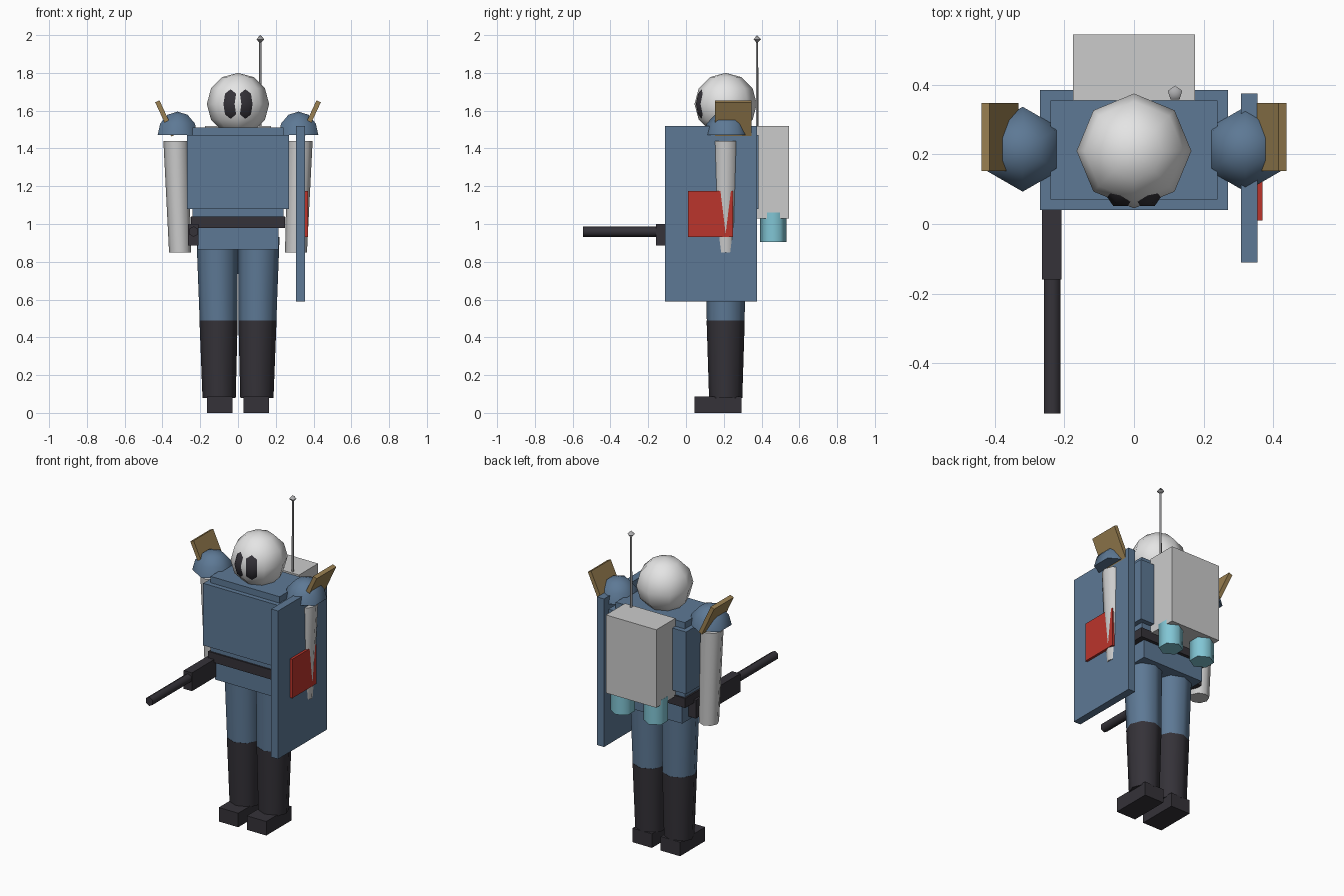
import bpy, bmesh
from math import radians, pi
from mathutils import Matrix, Vector

old = bpy.data.objects.get("Cube")
if old:
    bpy.data.objects.remove(old, do_unlink=True)


def material(name, rgb):
    m = bpy.data.materials.new(name)
    m.use_nodes = True
    m.diffuse_color = (*rgb, 1)
    bsdf = next(n for n in m.node_tree.nodes if n.type == 'BSDF_PRINCIPLED')
    bsdf.inputs["Base Color"].default_value = (*rgb, 1)
    return m


BLUE = material("armour blue", (0.11, 0.19, 0.30))
WHITE = material("helmet white", (0.78, 0.78, 0.78))
GREY = material("pale grey", (0.60, 0.60, 0.60))
STEEL = material("antenna steel", (0.42, 0.42, 0.43))
DARK = material("charcoal", (0.035, 0.032, 0.04))
RED = material("emblem red", (0.50, 0.035, 0.025))
GOLD = material("dull gold", (0.33, 0.22, 0.085))
CYAN = material("jet cyan", (0.22, 0.56, 0.66))

CY = 0.21  # depth of the body's centre line


def finish(name, bm, mat, smooth=False):
    bmesh.ops.recalc_face_normals(bm, faces=bm.faces)
    me = bpy.data.meshes.new(name)
    bm.to_mesh(me)
    bm.free()
    me.materials.append(mat)
    ob = bpy.data.objects.new(name, me)
    bpy.context.scene.collection.objects.link(ob)
    if smooth:
        bpy.ops.object.select_all(action='DESELECT')
        ob.select_set(True)
        bpy.context.view_layer.objects.active = ob
        bpy.ops.object.shade_smooth_by_angle(angle=radians(65))
    return ob


def box(name, xs, ys, zs, mat, tilt=0):
    """Box from its extents, optionally tilted about the y axis."""
    lo, hi = Vector((xs[0], ys[0], zs[0])), Vector((xs[1], ys[1], zs[1]))
    bm = bmesh.new()
    bmesh.ops.create_cube(bm, size=1, matrix=Matrix.Translation((lo + hi) / 2)
                          @ Matrix.Rotation(tilt, 4, 'Y') @ Matrix.Diagonal((*(hi - lo), 1)))
    return finish(name, bm, mat)


def rod(name, a, b, ra, rb, sides, mat):
    """Tapered prism from point a to point b, with level ends when upright."""
    a, b = Vector(a), Vector(b)
    axis = b - a
    turn = Matrix.Rotation(pi / 2, 4, 'X') if abs(axis.y) > abs(axis.z) else Matrix()
    bm = bmesh.new()
    bmesh.ops.create_cone(bm, cap_ends=True, segments=sides, radius1=1, radius2=1, depth=2)
    for v in bm.verts:
        end, r = (b, rb) if v.co.z > 0 else (a, ra)
        v.co = end + turn @ Vector((v.co.x * r, v.co.y * r, 0))
    return finish(name, bm, mat, True)


def ball(name, centre, radii, segs, rings, mat, half=False):
    """Ellipsoid with a vertex facing forwards or sideways; half keeps the top."""
    bm = bmesh.new()
    bmesh.ops.create_uvsphere(bm, u_segments=segs, v_segments=rings, radius=1)
    if half:
        cut = bmesh.ops.bisect_plane(bm, geom=bm.verts[:] + bm.edges[:] + bm.faces[:], dist=1e-4,
                                     plane_co=(0, 0, 0), plane_no=(0, 0, -1), clear_outer=True)
        bmesh.ops.holes_fill(bm, edges=[e for e in bm.edges if e.is_boundary])
    bm.transform(Matrix.Translation(centre) @ Matrix.Diagonal((*radii, 1)))
    return finish(name, bm, mat, True)


# Torso
box("torso", (-0.24, 0.24), (0.07, 0.355), (1.03, 1.51), BLUE)
box("chest_plate", (-0.27, 0.27), (0.04, 0.385), (1.08, 1.47), BLUE)
box("belt", (-0.25, 0.25), (0.06, 0.365), (0.98, 1.04), DARK)
box("pelvis", (-0.215, 0.215), (0.08, 0.345), (0.865, 1.0), BLUE)

# Head with a faceted visor bulging through the helmet
ball("helmet", (0, CY, 1.635), (0.165, 0.165, 0.165), 8, 6, WHITE)
visor = ball("visor", (0, 0, 0), (0.1, 0.12, 0.11), 6, 6, DARK)
visor.data.transform(Matrix.Translation((0, 0.139, 1.635)) @ Matrix.Rotation(pi / 2, 4, 'Z'))

# Limbs and shoulder armour on both sides
for side, s in (("left", 1), ("right", -1)):
    box(side + "_foot", sorted((s * 0.03, s * 0.165)), (0.045, 0.295), (0, 0.088), DARK)
    rod(side + "_boot", (s * 0.1, CY, 0.08), (s * 0.103, CY, 0.49), 0.088, 0.101, 8, DARK)
    rod(side + "_thigh", (s * 0.103, CY, 0.49), (s * 0.11, CY, 0.93), 0.1, 0.11, 8, BLUE)
    rod(side + "_arm", (s * 0.307, CY, 0.85), (s * 0.328, CY, 1.44), 0.058, 0.067, 8, GREY)
    ball(side + "_pauldron", (s * 0.32, 0.215, 1.47), (0.122, 0.122, 0.125), 6, 6, BLUE, True)
    x = s * 0.385
    box(side + "_shoulder_fin", (x - 0.0125, x + 0.0125), (0.153, 0.348), (1.459, 1.659),
        GOLD, s * radians(25))
    rod(side + "_jet", (s * 0.115, 0.463, 0.905), (s * 0.115, 0.463, 1.06), 0.07, 0.07, 6, CYAN).data.transform(
        Matrix.Identity(4))

# Backpack and antenna
box("backpack", (-0.175, 0.175), (0.355, 0.545), (1.03, 1.52), GREY)
rod("antenna", (0.118, 0.376, 1.4), (0.118, 0.376, 1.97), 0.008, 0.006, 5, STEEL)
ball("antenna_tip", (0.118, 0.376, 1.978), (0.022, 0.022, 0.022), 5, 2, STEEL)

# Shield with its emblem panel
box("shield", (0.307, 0.355), (-0.11, 0.375), (0.59, 1.52), BLUE)
box("shield_panel", (0.35, 0.37), (0.01, 0.25), (0.93, 1.175), RED)

# Gun
box("gun_body", (-0.265, -0.208), (-0.16, 0.28), (0.885, 1.0), DARK)
rod("gun_barrel", (-0.235, -0.15, 0.96), (-0.235, -0.545, 0.96), 0.028, 0.028, 6, DARK)
